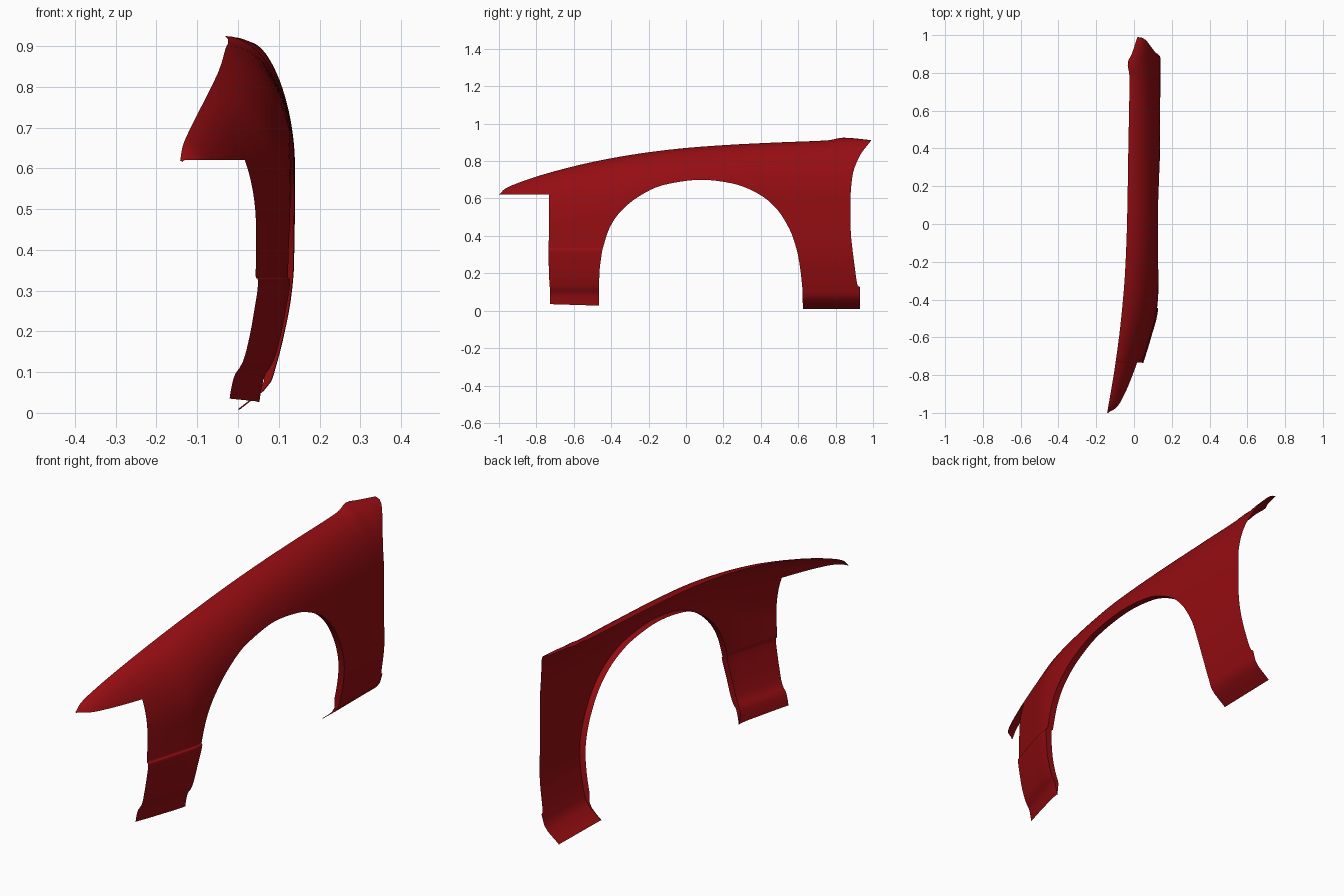
import bpy, bmesh, math

if "Cube" in bpy.data.objects:
    bpy.data.objects.remove(bpy.data.objects["Cube"])

# Paint
paint = bpy.data.materials.new("dark red paint")
paint.diffuse_color = (0.30, 0.004, 0.006, 1)
paint.use_nodes = True
paint.node_tree.nodes["Principled BSDF"].inputs["Base Color"].default_value = paint.diffuse_color


def curve(keys):
    """Smooth monotone interpolation through (position, value) keys."""
    xs, ys = zip(*keys)
    n = len(xs)
    sl = [(ys[i + 1] - ys[i]) / (xs[i + 1] - xs[i]) for i in range(n - 1)]
    m = [sl[0]] + [0 if a * b <= 0 else 2 * a * b / (a + b)
                   for a, b in zip(sl, sl[1:])] + [sl[-1]]

    def f(x):
        x = min(max(x, xs[0]), xs[-1])
        i = max(k for k in range(n - 1) if xs[k] <= x)
        h = xs[i + 1] - xs[i]
        t = (x - xs[i]) / h
        return ((1 + 2 * t) * (1 - t) ** 2 * ys[i] + t * (1 - t) ** 2 * h * m[i]
                + t * t * (3 - 2 * t) * ys[i + 1] + t * t * (t - 1) * h * m[i + 1])
    return f


# Body lines along the length: top height, inboard edge, outer side, shoulder height
top_z = curve([(-1, .618), (-.97, .65), (-.9, .682), (-.75, .732), (-.5, .795), (-.25, .84),
               (0, .87), (.25, .888), (.5, .9), (.76, .911), (.84, .925), (.99, .912)])
inner_x = curve([(-1, -.142), (-.75, -.1), (-.5, -.068), (-.25, -.047), (0, -.037), (.4, -.03),
                 (.78, -.024), (.85, -.034), (.9, -.012), (.99, .018)])
outer_x = curve([(-1, -.1), (-.97, -.05), (-.9, -.015), (-.82, .015), (-.73, .045), (-.6, .085),
                 (-.465, .12), (-.35, .129), (0, .133), (.3, .137), (.9, .14)])
shoulder_z = curve([(-1, .45), (-.73, .45), (-.465, .5), (0, .63), (.9, .6)])

# Inward tuck of each lower leg by height
front_tuck = curve([(0, -.07), (.03, -.067), (.09, -.055), (.12, -.036), (.17, -.02),
                    (.25, -.004), (.326, .006), (.334, 0), (.5, 0)])
rear_tuck = curve([(0, -.147), (.02, -.12), (.045, -.09), (.065, -.064), (.12, -.045),
                   (.2, -.025), (.28, -.01), (.35, -.003), (.5, 0)])


def panel_x(y, z):
    drop = max(0, top_z(y) - z)
    q = min(1, drop / (top_z(y) - shoulder_z(y)))
    x = inner_x(y) + (outer_x(y) - inner_x(y)) * math.sqrt(1 - (1 - q) ** 2)
    return x + (front_tuck(z) if y < .1 else rear_tuck(z))


def sheet(name, rows, flip_test):
    bm = bmesh.new()
    vs = [[bm.verts.new(p) for p in r] for r in rows]
    for a, b in zip(vs, vs[1:]):
        for i in range(len(a) - 1):
            bm.faces.new((a[i], a[i + 1], b[i + 1], b[i]))
    bmesh.ops.remove_doubles(bm, verts=bm.verts, dist=1e-5)
    bm.normal_update()
    if sum(flip_test(f) * f.calc_area() for f in bm.faces) < 0:
        bmesh.ops.reverse_faces(bm, faces=bm.faces)
    me = bpy.data.meshes.new(name)
    bm.to_mesh(me)
    bm.free()
    me.materials.append(paint)
    ob = bpy.data.objects.new(name, me)
    bpy.context.collection.objects.link(ob)
    bpy.context.view_layer.objects.active = ob
    ob.select_set(True)
    bpy.ops.object.shade_smooth_by_angle(angle=math.radians(35))
    ob.select_set(False)
    return ob


# Matching stations: wheel arch (y, z) and outer outline (y, z)
stations = [
    (-.465, .027, -.728, .035), (-.465, .11, -.728, .11), (-.463, .2, -.733, .2),
    (-.447, .325, -.735, .325), (-.444, .335, -.735, .335), (-.42, .415, -.732, .47),
    (-.385, .485, -.732, .62), (-.33, .55, -.732, .738), (-.25, .612, -.5, .795),
    (-.12, .672, -.25, .84), (.08, .7, .08, .877), (.25, .68, .4, .895),
    (.4, .617, .72, .91), (.46, .57, .84, .925), (.5, .525, .99, .912),
    (.535, .47, .93, .83), (.565, .41, .89, .72), (.585, .35, .88, .6),
    (.6, .29, .88, .45), (.614, .2, .9, .25), (.621, .13, .918, .135),
    (.622, .122, .93, .122), (.625, .008, .93, .01)]
TOP_FROM, TOP_TO = 7, 14
lines = [curve([(i, s[k]) for i, s in enumerate(stations)]) for k in range(4)]
SUB, ACROSS = 6, 18


def spread(a, b):
    """Points from outline a to edge b, closer together near the outline."""
    out = []
    for i in range(ACROSS + 1):
        w = (i / ACROSS) ** 1.8
        y, z = a[0] + (b[0] - a[0]) * w, a[1] + (b[1] - a[1]) * w
        out.append((panel_x(y, z), y, z))
    return out


# Main panel with both legs
rows = []
for k in range((len(stations) - 1) * SUB + 1):
    u = k / SUB
    ay, az, oy, oz = (f(u) for f in lines)
    if TOP_FROM <= u <= TOP_TO:
        oz = top_z(oy)
    rows.append(spread((oy, oz), (ay, az)))
sheet("fender_panel", rows, lambda f: f.normal.x)

# Pointed nose reaching ahead of the front leg
nose = []
for k in range(25):
    y = -.732 - .268 * math.sin(k / 24 * math.pi / 2)
    nose.append(spread((y, top_z(y)), (y, min(.62, top_z(y) - .002))))
sheet("fender_nose", nose, lambda f: f.normal.x)

# Folded lip around the wheel arch
lip = []
for r in rows:
    x, y, z = r[-1]
    w = .03 * min(1, max(.15, (z - .02) / .1))
    lip.append([(x, y, z), (x - w, y, z)])
sheet("arch_lip", lip, lambda f: (.08 - f.calc_center_median().y) * f.normal.y
      + (.2 - f.calc_center_median().z) * f.normal.z)
